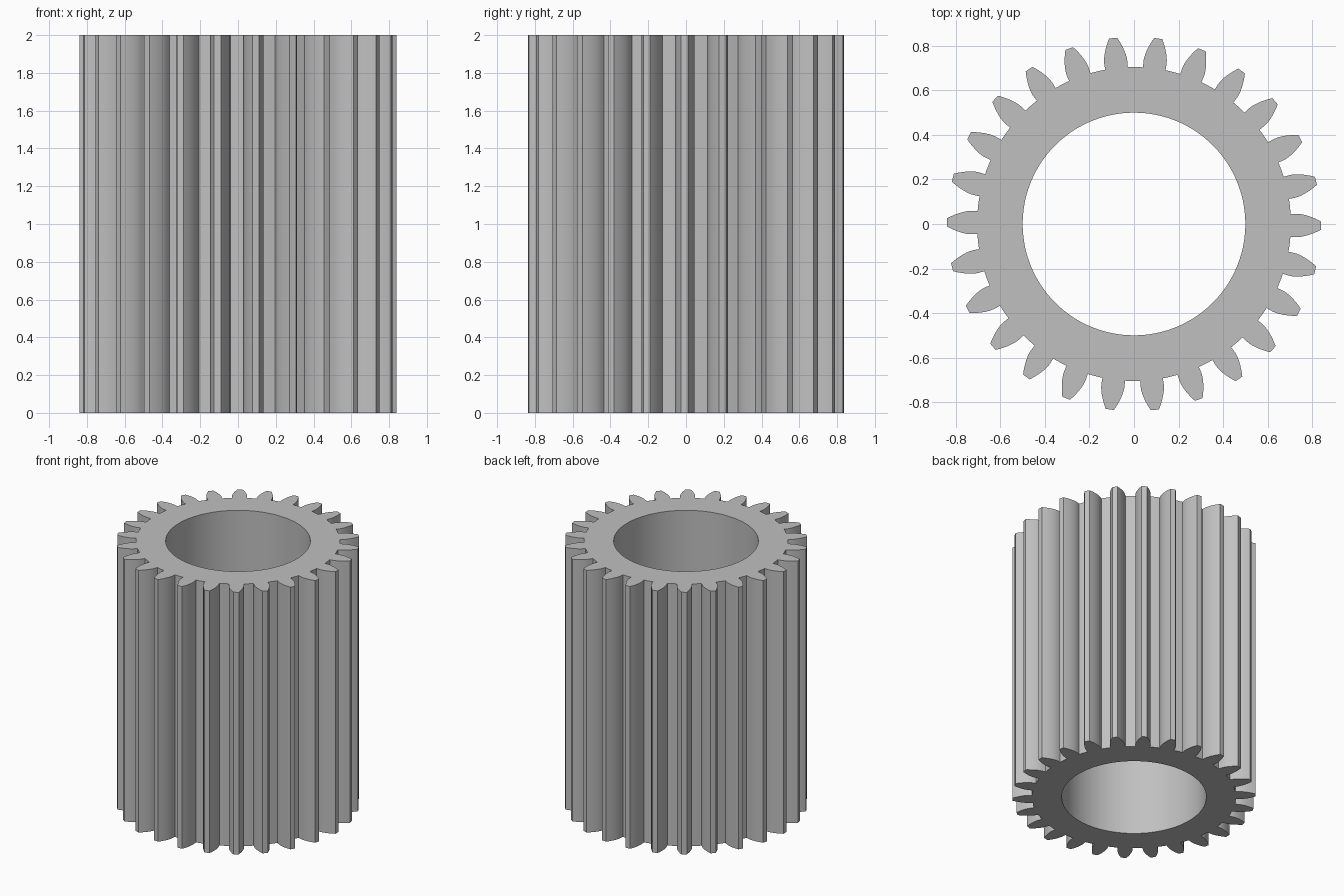
import bpy, bmesh, math

cube = bpy.data.objects.get("Cube")
if cube:
    bpy.data.objects.remove(cube, do_unlink=True)

# Gear dimensions
TEETH, MODULE, LENGTH, BORE = 26, 0.06, 2.0, 0.5
PITCH_R = TEETH * MODULE / 2
TIP_R, ROOT_R = PITCH_R + MODULE, PITCH_R - 1.25 * MODULE
PRESSURE = math.radians(20)
BASE_R = PITCH_R * math.cos(PRESSURE)
TWIST = math.radians(-0.5)
BACKLASH = 0.003
FLANK_STEPS = 8


def involute(angle):
    return math.tan(angle) - angle


def half_angle(r):
    """Half of the tooth's angular width at radius r."""
    at_pitch = math.pi / (2 * TEETH) - BACKLASH / PITCH_R
    return at_pitch + involute(PRESSURE) - involute(math.acos(min(1, BASE_R / r)))


# One tooth: root corner, involute flank, tip, mirrored flank, root corner
flank = [(ROOT_R, half_angle(BASE_R) + 0.001)]
for i in range(FLANK_STEPS):
    r = BASE_R + (TIP_R - BASE_R) * i / (FLANK_STEPS - 1)
    flank.append((r, half_angle(r)))
tooth = [(r, -a) for r, a in flank] + [(TIP_R, 0)] + [(r, a) for r, a in reversed(flank)]
tooth.append((ROOT_R, math.pi / TEETH))

# Repeat the tooth around the axis
outline = [(r, a + TWIST + k * math.tau / TEETH) for k in range(TEETH) for r, a in tooth]

bm = bmesh.new()


def ring(points, z):
    return [bm.verts.new((r * math.cos(a), r * math.sin(a), z)) for r, a in points]


bore = [(BORE, a) for r, a in outline]
loops = [ring(outline, 0), ring(outline, LENGTH), ring(bore, LENGTH), ring(bore, 0)]

# Teeth, top, bore wall and bottom
for j in range(4):
    a, b = loops[j], loops[(j + 1) % 4]
    for i in range(len(a)):
        n = (i + 1) % len(a)
        bm.faces.new((a[i], a[n], b[n], b[i]))
bmesh.ops.recalc_face_normals(bm, faces=bm.faces)

mesh = bpy.data.meshes.new("spur_gear")
bm.to_mesh(mesh)
bm.free()
gear = bpy.data.objects.new("spur_gear", mesh)
bpy.context.collection.objects.link(gear)

# Plain grey metal
color = (0.53, 0.53, 0.53, 1)
mat = bpy.data.materials.new("grey")
mat.use_nodes = True
mat.diffuse_color = color
mat.node_tree.nodes["Principled BSDF"].inputs["Base Color"].default_value = color
mesh.materials.append(mat)

# Smooth flanks and bore, sharp corners
bpy.ops.object.select_all(action="DESELECT")
gear.select_set(True)
bpy.context.view_layer.objects.active = gear
bpy.ops.object.shade_smooth_by_angle(angle=math.radians(25))
